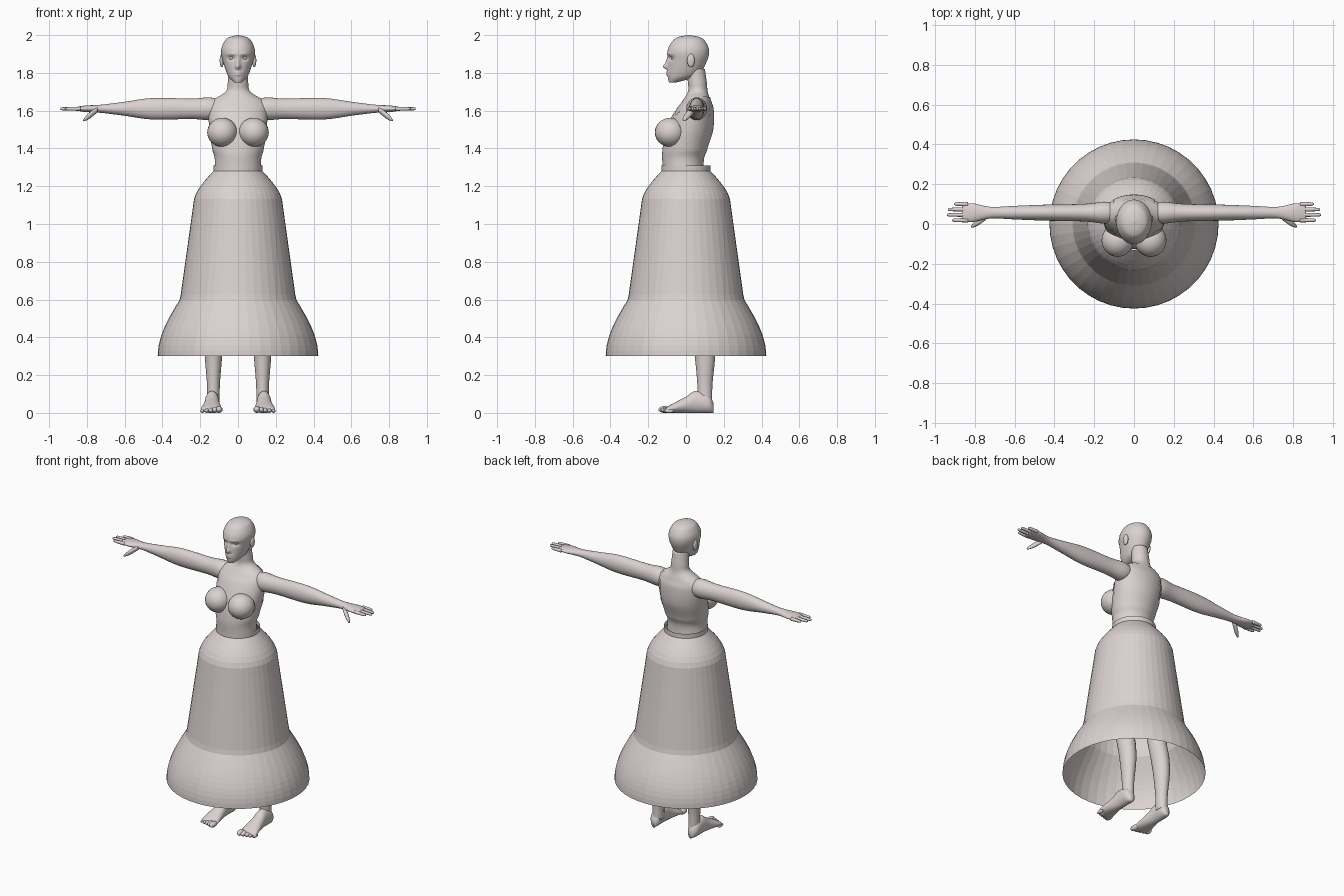
import bpy, bmesh, math
from mathutils import Vector, Matrix

cube = bpy.data.objects.get("Cube")
if cube:
    bpy.data.objects.remove(cube)

clay = bpy.data.materials.new("pale pink grey")
clay.use_nodes = True
clay.diffuse_color = (.71, .645, .64, 1)
clay.node_tree.nodes["Principled BSDF"].inputs["Base Color"].default_value = clay.diffuse_color


def finish(name, bm, smooth=True):
    """Turn a bmesh into a coloured, shaded object."""
    bmesh.ops.recalc_face_normals(bm, faces=bm.faces)
    for face in bm.faces:
        face.smooth = smooth
    mesh = bpy.data.meshes.new(name)
    bm.to_mesh(mesh)
    bm.free()
    mesh.materials.append(clay)
    part = bpy.data.objects.new(name, mesh)
    bpy.context.collection.objects.link(part)


def spline(rows, steps):
    """Smooth curve through rows of numbers."""
    points = [Vector(row) for row in rows]
    padded = [points[0], *points, points[-1]]
    curve = []
    for before, start, end, after in zip(padded, padded[1:], padded[2:], padded[3:]):
        leave, arrive = (end - before) / 2, (after - start) / 2
        for k in range(steps):
            t = k / steps
            blend = t * t * (3 - 2 * t)
            curve.append(start.lerp(end, blend) + leave * t * (1 - t) ** 2 - arrive * t * t * (1 - t))
    return curve + [points[-1]]


def loft(rings, axis, side=1, segments=24, steps=4, caps=True):
    """Ellipses, each given as (centre, radius, other radius), swept along an axis."""
    u, v = [index for index, letter in enumerate("XYZ") if letter != axis]
    bm = bmesh.new()
    loops = []
    for row in spline([(*centre, a, b) for centre, a, b in rings], steps):
        loop = []
        for k in range(segments):
            angle = math.tau * k / segments
            point = Vector(row[:3])
            point[u] += row[3] * math.cos(angle)
            point[v] += row[4] * math.sin(angle)
            point.x *= side
            loop.append(bm.verts.new(point))
        loops.append(loop)
    for lower, upper in zip(loops, loops[1:]):
        for k in range(segments):
            bm.faces.new((lower[k - 1], lower[k], upper[k], upper[k - 1]))
    if caps:
        bm.faces.new(loops[0])
        bm.faces.new(loops[-1])
    return bm


def upright(rows, **options):
    """Loft from rows of height, half width, front and back."""
    return loft([((0, (front + back) / 2, z), width, (back - front) / 2)
                 for z, width, front, back in rows], "Z", **options)


def ball(name, centre, radii):
    bm = bmesh.new()
    bmesh.ops.create_uvsphere(bm, u_segments=24, v_segments=16, radius=1)
    bm.transform(Matrix.Translation(centre) @ Matrix.Diagonal((*radii, 1)))
    finish(name, bm)


def skirt_radius(z):
    """Waistband, rounded hip, straight slope, then a rounded flounce."""
    if z > 1.28:
        return .13
    if z > 1.1:
        return .13 + .107 * math.sin((1.28 - z) / .18 * math.pi / 2)
    if z > .6:
        return .237 + .14 * (1.1 - z)
    return .308 + .117 * math.sin((.6 - z) / .3 * math.pi / 2)


# Skirt: flat-faced open bell
waist, hem, bands = 1.31, .3, 34
heights = [waist + (hem - waist) * k / bands for k in range(bands + 1)]
skirt = loft([((0, 0, z), skirt_radius(z), skirt_radius(z)) for z in heights],
             "Z", segments=44, steps=1, caps=False)
finish("skirt", skirt, smooth=False)

# Torso and neck
torso_rows = [(1, .17, -.1, .13), (1.3, .12, -.12, .09), (1.4, .133, -.12, .11),
              (1.5, .15, -.1, .14), (1.6, .158, -.055, .143), (1.65, .14, -.02, .13),
              (1.7, .066, .01, .115), (1.75, .054, .01, .11), (1.82, .05, 0, .1)]
finish("torso", upright(torso_rows, segments=64, steps=8))


def above_bodice(point):
    """Scalloped neckline in front, cut-away arms, high panel behind."""
    x = abs(point.x)
    top = 1.485
    if point.y < 0 and x < .135:
        top = 1.585 + .008 * math.sin(x * 130)
    elif point.y > .06 and x < .1:
        top = 1.67
    return point.z > top


# Bodice: thin shell just outside the torso
bodice = upright(torso_rows, segments=96, steps=14, caps=False)
bmesh.ops.recalc_face_normals(bodice, faces=bodice.faces)
middles = [(face, face.calc_center_median()) for face in bodice.faces]
spare = [face for face, middle in middles if above_bodice(middle) or middle.z < waist - .02]
bmesh.ops.delete(bodice, geom=spare, context="FACES")
bodice.normal_update()
offsets = [(vert, vert.normal * .004) for vert in bodice.verts]
for vert, offset in offsets:
    vert.co += offset
finish("bodice", bodice)

# Head
head = upright([(1.75, .02, -.09, -.05), (1.785, .053, -.097, .06), (1.86, .08, -.095, .11),
                (1.92, .089, -.097, .122), (1.97, .07, -.07, .1), (1.99, .044, -.04, .07),
                (2, .005, .01, .02)], segments=112, steps=12)

# Face: soft bumps given as side offset, height, half width, half height, push
features = {"nose_tip": (0, 1.833, .013, .014, -.024), "nose_bridge": (0, 1.858, .011, .022, -.012),
            "eye_socket": (.035, 1.878, .02, .012, .013), "brow": (.035, 1.9, .03, .008, -.004),
            "upper_lip": (0, 1.803, .02, .005, -.008), "lower_lip": (0, 1.79, .018, .005, -.008)}
for vert in head.verts:
    if vert.co.y < 0:
        x, z = abs(vert.co.x), vert.co.z
        vert.co.y += sum(push * math.exp(-((x - across) / width) ** 2 - ((z - up) / height) ** 2)
                         for across, up, width, height, push in features.values())
finish("head", head)

arm_y, arm_z, leg_x = .057, 1.61, .13

for side, label in ((1, "left"), (-1, "right")):
    ball(label + "_eye", (side * .034, -.066, 1.878), (.015, .014, .009))
    ball(label + "_ear", (side * .086, .026, 1.865), (.011, .02, .035))
    ball(label + "_breast", (side * .083, -.083, 1.485), (.08, .082, .077))

    # Arm from inside the shoulder to the palm: distance, depth, height
    arm = [(.09, .045, .045), (.15, .055, .06), (.25, .044, .054), (.45, .04, .057),
           (.6, .034, .037), (.72, .029, .022), (.81, .047, .017), (.865, .042, .008)]
    finish(label + "_arm", loft([((x, arm_y, arm_z), depth, height) for x, depth, height in arm], "X", side))

    # Fingers, the middle two longest
    for number, tip in enumerate((.905, .935, .94, .915)):
        y = .1 - .027 * number
        finger = [((x, y, arm_z), radius, radius)
                  for x, radius in ((.835, .011), (.87, .01), (tip - .01, .008), (tip, .003))]
        finish(f"{label}_finger_{number + 1}", loft(finger, "X", side, segments=12))

    # Thumb, pointing forward and down
    palm, thumb_tip = Vector((.745, .035, 1.605)), Vector((.82, -.014, 1.548))
    thumb = [(palm.lerp(thumb_tip, t), radius, radius)
             for t, radius in ((0, .015), (.5, .017), (.85, .011), (1, .003))]
    finish(label + "_thumb", loft(thumb, "X", side, segments=12))

    # Leg from hip to ankle: height, depth position, radius
    leg = [(1, .03, .09), (.6, .05, .06), (.42, .085, .056), (.3, .1, .05), (.15, .1, .037), (.05, .1, .036)]
    finish(label + "_leg", loft([((leg_x, y, z), radius * .92, radius * 1.08) for z, y, radius in leg], "Z", side))

    # Foot resting on the ground: depth position, half width, half height
    foot = [(.146, .015, .025), (.12, .034, .048), (.05, .037, .058), (0, .042, .043),
            (-.08, .055, .022), (-.105, .05, .014)]
    finish(label + "_foot", loft([((leg_x + width / 5, y, height), width, height)
                                  for y, width, height in foot], "Y", side))

    # Toes, shrinking outwards
    for number in range(5):
        size = .018 * .87 ** number
        ball(f"{label}_toe_{number + 1}", (side * (.1 + .022 * number), .006 * number - .113, size),
             (size, size + .015, size))
